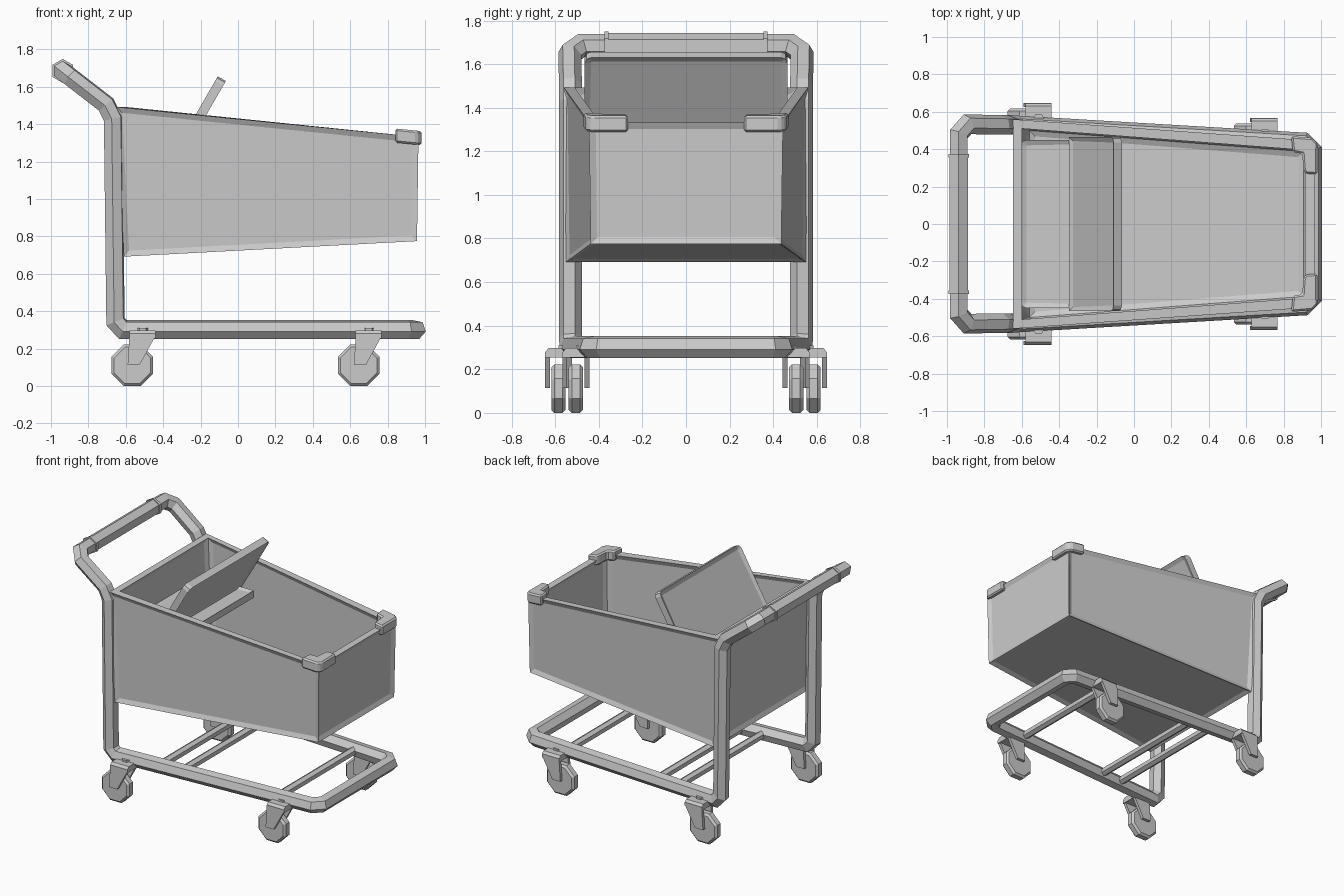
import bpy, bmesh, math
from mathutils import Vector, Matrix

if "Cube" in bpy.data.objects:
    bpy.data.objects.remove(bpy.data.objects["Cube"])


def finish(name, bm, mirror=False):
    bmesh.ops.recalc_face_normals(bm, faces=bm.faces)
    me = bpy.data.meshes.new(name)
    bm.to_mesh(me)
    bm.free()
    ob = bpy.data.objects.new(name, me)
    bpy.context.collection.objects.link(ob)
    if mirror:
        m = ob.modifiers.new("mirror", 'MIRROR')
        m.use_axis = (False, True, False)
        m.merge_threshold = 0.002
    return ob


def tube(name, path, r, phase=0.0, up=(0, 0, 1), caps=(True, True), mirror=False, sides=6):
    """Mitred sweep of a polygon along a path."""
    pts = [Vector(p) for p in path]
    dirs = [(b - a).normalized() for a, b in zip(pts, pts[1:])]
    u = Vector(up)
    u = (u - dirs[0] * u.dot(dirs[0])).normalized()
    v = dirs[0].cross(u)
    ring = []
    for i in range(sides):
        a = phase + 2 * math.pi * i / sides
        ring.append(pts[0] + (u * math.cos(a) + v * math.sin(a)) * r)
    bm = bmesh.new()
    rings = [[bm.verts.new(p) for p in ring]]
    for i in range(1, len(pts)):
        d = dirs[i - 1]
        n = d if i == len(pts) - 1 else (d + dirs[i]).normalized()
        ring = [p + d * ((pts[i] - p).dot(n) / d.dot(n)) for p in ring]
        rings.append([bm.verts.new(p) for p in ring])
    for a, b in zip(rings, rings[1:]):
        for i in range(sides):
            j = (i + 1) % sides
            bm.faces.new((a[i], a[j], b[j], b[i]))
    if caps[0]:
        bm.faces.new(rings[0])
    if caps[1]:
        bm.faces.new(rings[-1])
    return finish(name, bm, mirror)


def prism(name, pts, place, lo, hi, mirror=False):
    """Extrude a 2D outline; place(a, b, t) maps it into space."""
    bm = bmesh.new()
    f = bm.faces.new([bm.verts.new(place(a, b, lo)) for a, b in pts])
    g = bm.faces.new([bm.verts.new(place(a, b, hi)) for a, b in pts])
    for i in range(len(pts)):
        j = (i + 1) % len(pts)
        bm.faces.new((f.verts[i], f.verts[j], g.verts[j], g.verts[i]))
    return finish(name, bm, mirror)


XZ = lambda a, b, t: (a, t, b)
YZ = lambda a, b, t: (t, a, b)
XY = lambda a, b, t: (a, b, t)

# Main tubular frame: handle, posts and base loop (half, mirrored)
tube("frame", [(-0.937, 0, 1.685), (-0.937, 0.48, 1.685), (-0.89, 0.533, 1.648),
               (-0.705, 0.53, 1.505), (-0.668, 0.53, 1.43), (-0.655, 0.53, 0.345),
               (-0.615, 0.527, 0.302), (0.905, 0.437, 0.302), (0.952, 0.39, 0.302),
               (0.952, 0, 0.302)], 0.053, caps=(False, False), mirror=True)

# Handle grip with end collars
tube("handle_grip", [(-0.937, -0.36, 1.685), (-0.937, 0.36, 1.685)], 0.057)
for s in (-1, 1):
    tube("grip_collar", [(-0.937, s * 0.355, 1.685), (-0.937, s * 0.375, 1.685)], 0.064)

# Base cross bars
for x in (-0.28, -0.11, 0.64):
    y = 0.49 - 0.06 * x
    tube("base_cross_bar", [(x, -y, 0.302), (x, y, 0.302)], 0.03)

# Basket: tapered open box with recessed panels
def corners(bm, t, lift):
    out = []
    for x, y, z in ((-0.61, 0.55, 0.692), (0.957, 0.437, 0.775),
                    (0.965, 0.445, 1.332), (-0.648, 0.56, 1.492)):
        sx = 1 if x < 0 else -1
        zz = z + (lift if z < 1 else 0)
        out.append([bm.verts.new((x + sx * t, s * (y - t), zz)) for s in (-1, 1)])
    return out

bm = bmesh.new()
panels = []
shells = [corners(bm, 0, 0), corners(bm, 0.05, 0.045)]
for k, (bb, fb, ft, bt) in enumerate(shells):
    quads = [(bb[0], fb[0], ft[0], bt[0]), (bb[1], bt[1], ft[1], fb[1]),
             (fb[0], fb[1], ft[1], ft[0]), (bb[0], bt[0], bt[1], bb[1]),
             (bb[0], bb[1], fb[1], fb[0])]
    for q in quads:
        panels.append(bm.faces.new(q if k == 0 else q[::-1]))
o, n = shells
loop = lambda s: [s[3][0], s[2][0], s[2][1], s[3][1]]
a, b = loop(o), loop(n)
for i in range(4):
    j = (i + 1) % 4
    bm.faces.new((a[i], a[j], b[j], b[i]))
bmesh.ops.recalc_face_normals(bm, faces=bm.faces)
bmesh.ops.inset_individual(bm, faces=panels, thickness=0.043, depth=-0.014)
finish("basket", bm)

# Front corner bumpers, L shaped with chamfers
L = [(0.85, 0.385), (0.90, 0.375), (0.905, 0.30), (0.915, 0.27), (0.98, 0.265),
     (0.982, 0.43), (0.955, 0.46), (0.84, 0.47)]
for s in (-1, 1):
    ob = prism("corner_bumper", [(x, s * y) for x, y in L], XY, 1.295, 1.37)
    for v in ob.data.vertices:
        v.co.z -= (v.co.x - 0.91) * 0.1
    bv = ob.modifiers.new("bevel", 'BEVEL')
    bv.width = 0.01
    bv.segments = 1

# Child seat: two rounded trays with recessed faces
def tray(name, length, half, thick, matrix):
    c = 0.03
    pts = [(0, half), (0, -half), (length - c, -half), (length - c * 0.3, -half + c * 0.3),
           (length, -half + c), (length, half - c), (length - c * 0.3, half - c * 0.3),
           (length - c, half)]
    ob = prism(name, pts, XY, 0, thick)
    bm = bmesh.new()
    bm.from_mesh(ob.data)
    big = [f for f in bm.faces if abs(f.normal.z) > 0.9]
    bmesh.ops.inset_individual(bm, faces=big, thickness=0.03, depth=-0.012)
    bm.to_mesh(ob.data)
    bm.free()
    ob.matrix_world = matrix

tray("seat_back", 0.48, 0.465, 0.05,
     Matrix.Translation((-0.305, 0, 1.215)) @ Matrix.Rotation(math.radians(-60), 4, 'Y'))
tray("seat_shelf", 0.42, 0.45, 0.05,
     Matrix.Translation((-0.185, 0, 1.19)) @ Matrix.Rotation(math.pi, 4, 'Z'))

# Casters: octagonal wheel, two fork plates, chamfered fork top and stem
for x, yc in ((-0.565, 0.585), (0.645, 0.505)):
    for s in (-1, 1):
        y = s * yc
        bm = bmesh.new()
        bmesh.ops.create_cone(bm, cap_ends=True, segments=8, radius1=0.12, radius2=0.12, depth=0.066,
                              matrix=Matrix.Translation((x, y, 0.111)) @ Matrix.Rotation(math.pi / 2, 4, 'X')
                              @ Matrix.Rotation(math.pi / 8, 4, 'Z'))
        rim = [e for e in bm.edges if any(len(f.verts) == 8 for f in e.link_faces)]
        bmesh.ops.bevel(bm, geom=rim, offset=0.014, segments=1, affect='EDGES')
        finish("caster_wheel", bm)
        plate = [(x - 0.025, 0.115), (x + 0.04, 0.115), (x + 0.122, 0.265), (x + 0.122, 0.28),
                 (x - 0.015, 0.28)]
        for e in (-1, 1):
            prism("fork_plate", plate, XZ, y + e * 0.04, y + e * 0.062)
        top = [(y - 0.062, 0.255), (y - 0.062, 0.278), (y - 0.045, 0.297),
               (y + 0.045, 0.297), (y + 0.062, 0.278), (y + 0.062, 0.255)]
        prism("fork_top", top, YZ, x - 0.016, x + 0.123)
        tube("caster_stem", [(x + 0.055, y - s * 0.03, 0.255), (x + 0.055, y - s * 0.03, 0.31)],
             0.035, up=(1, 0, 0))
